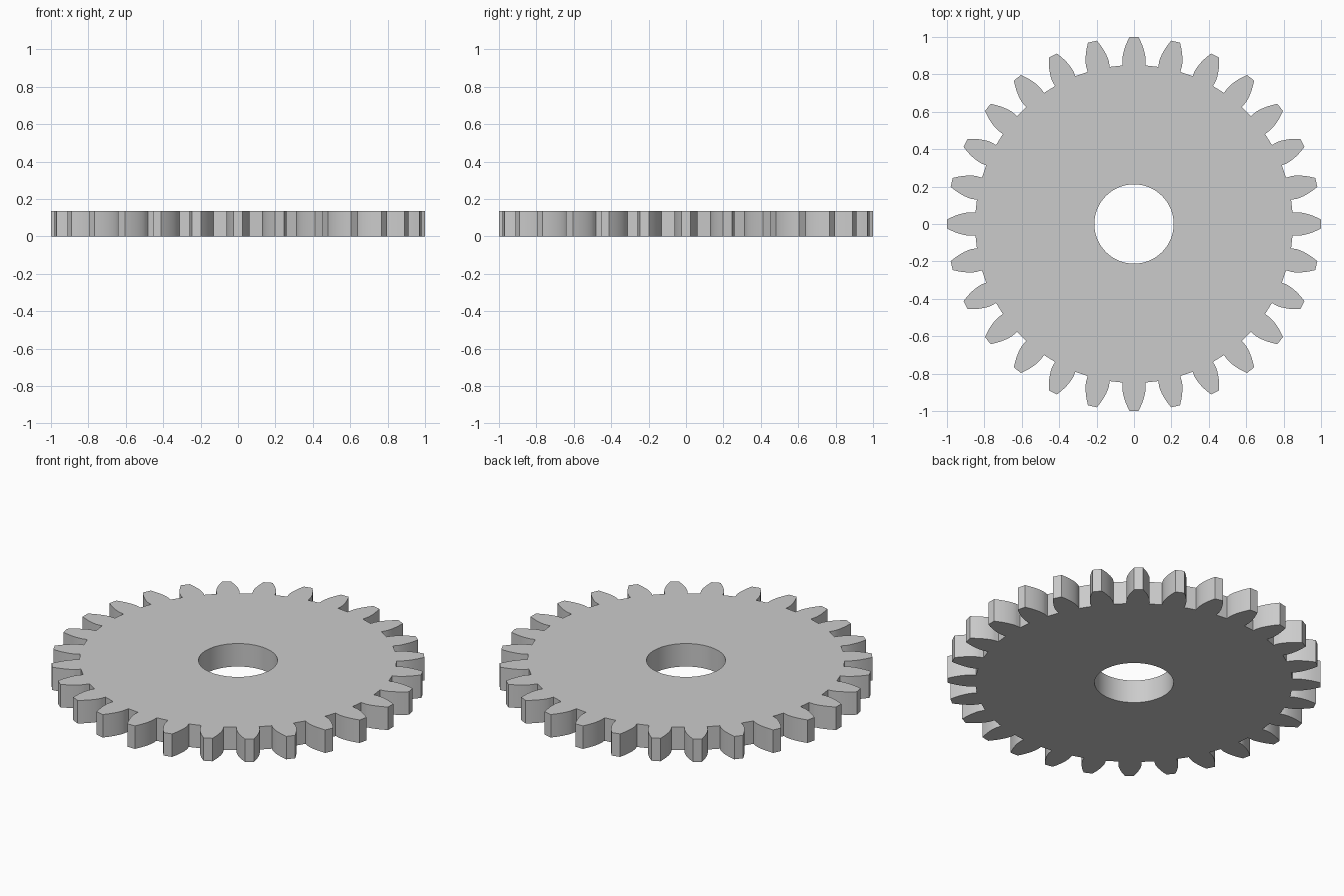
import bpy, bmesh
from math import pi, sin, cos, tan, acos, radians

if "Cube" in bpy.data.objects:
    bpy.data.objects.remove(bpy.data.objects["Cube"])

TEETH = 28
TIP = 1.0
MODULE = 2 * TIP / (TEETH + 2)
PITCH = MODULE * TEETH / 2
BASE = PITCH * cos(radians(20))
ROOT = PITCH - 1.25 * MODULE
BORE = 0.212
HEIGHT = 0.136


def inv(a):
    return tan(a) - a


def half_angle(r):
    # involute tooth half-angle at a given radius
    a = acos(min(1, BASE / r))
    return pi / (2 * TEETH) + inv(radians(20)) - inv(a)


# half tooth profile from root to tip: (radius, half angle)
STEPS = 8
flank = [(ROOT, half_angle(BASE))]
for i in range(STEPS + 1):
    r = BASE + (TIP - BASE) * (i / STEPS) ** 1.5
    flank.append((r, half_angle(r)))
tooth = [(r, -a) for r, a in flank] + [(r, a) for r, a in reversed(flank)]

# outer outline and the bore circle
outline = []
for t in range(TEETH):
    c = 2 * pi * t / TEETH
    outline += [(r * cos(c + a), r * sin(c + a)) for r, a in tooth]
N = 96
bore = [(BORE * cos(2 * pi * i / N), BORE * sin(2 * pi * i / N)) for i in range(N)]

# gear plate: fill the face between the loops, then extrude
bm = bmesh.new()
edges = []
for loop in (outline, bore):
    vs = [bm.verts.new((x, y, 0)) for x, y in loop]
    edges += [bm.edges.new((vs[i - 1], vs[i])) for i in range(len(vs))]
bmesh.ops.triangle_fill(bm, edges=edges, use_beauty=True, use_dissolve=False)
out = bmesh.ops.extrude_face_region(bm, geom=bm.faces[:])
top = [v for v in out["geom"] if isinstance(v, bmesh.types.BMVert)]
bmesh.ops.translate(bm, verts=top, vec=(0, 0, HEIGHT))
bmesh.ops.recalc_face_normals(bm, faces=bm.faces[:])

mesh = bpy.data.meshes.new("gear_wheel")
bm.to_mesh(mesh)
bm.free()
gear = bpy.data.objects.new("gear_wheel", mesh)
bpy.context.collection.objects.link(gear)
bpy.context.view_layer.objects.active = gear
gear.select_set(True)
bpy.ops.object.shade_smooth_by_angle(angle=radians(25))
